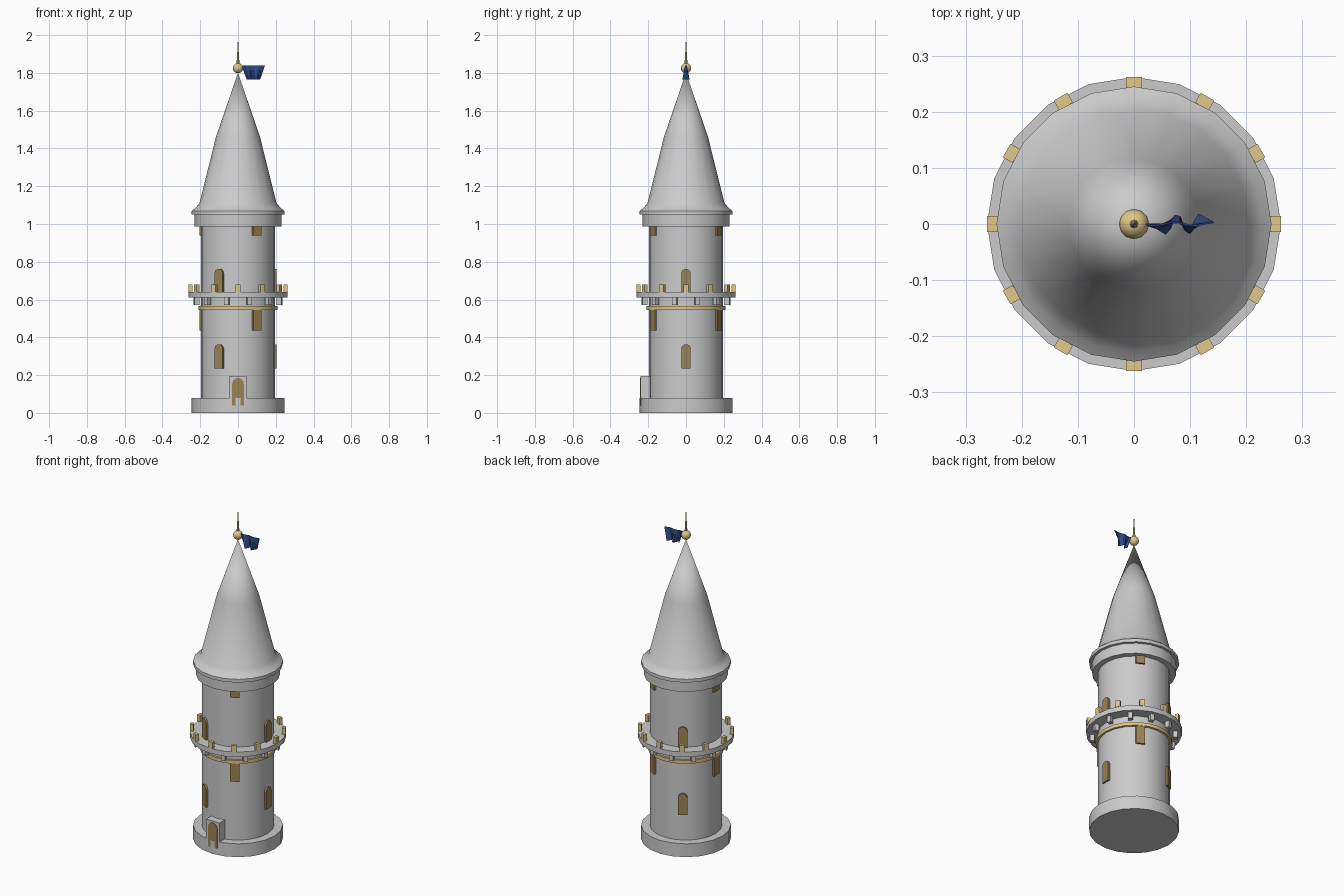
import bpy, bmesh, math
from mathutils import Matrix

if "Cube" in bpy.data.objects:
    bpy.data.objects.remove(bpy.data.objects["Cube"])

N = 20  # sides of the round parts


def material(name, rgb):
    m = bpy.data.materials.new(name)
    m.diffuse_color = (*rgb, 1)
    m.use_nodes = True
    m.node_tree.nodes["Principled BSDF"].inputs["Base Color"].default_value = m.diffuse_color
    return m


GOLD = material("gold", (0.75, 0.58, 0.25))
BROWN = material("window_brown", (0.33, 0.23, 0.09))
BLUE = material("flag_blue", (0.03, 0.07, 0.25))


def finish(bm, name, mat=None, smooth=True):
    bmesh.ops.recalc_face_normals(bm, faces=bm.faces)
    me = bpy.data.meshes.new(name)
    bm.to_mesh(me)
    bm.free()
    ob = bpy.data.objects.new(name, me)
    bpy.context.collection.objects.link(ob)
    if mat:
        me.materials.append(mat)
    if smooth:
        bpy.ops.object.select_all(action='DESELECT')
        ob.select_set(True)
        bpy.context.view_layer.objects.active = ob
        bpy.ops.object.shade_smooth_by_angle(angle=math.radians(35))
    return ob


def lathe(name, profile, mat=None, n=N):
    """Revolve (radius, z) points; radius 0 makes a tip, open ends are capped."""
    bm = bmesh.new()
    rings = []
    for r, z in profile:
        if r == 0:
            rings.append([bm.verts.new((0, 0, z))] * n)
        else:
            rings.append([bm.verts.new((r * math.cos(2 * math.pi * i / n),
                                        r * math.sin(2 * math.pi * i / n), z)) for i in range(n)])
    for a, b in zip(rings, rings[1:]):
        for i in range(n):
            j = (i + 1) % n
            quad = list(dict.fromkeys((a[i], a[j], b[j], b[i])))
            bm.faces.new(quad)
    for (r, _), ring in ((profile[0], rings[0]), (profile[-1], rings[-1])):
        if r:
            bm.faces.new(ring)
    return finish(bm, name, mat)


def place(angle, radius, z):
    """Local -y faces outward at the given angle around the tower."""
    return Matrix.Rotation(math.radians(angle + 90), 4, 'Z') @ Matrix.Translation((0, -radius, z))


def block(bm, size, matrix):
    bmesh.ops.create_cube(bm, size=1, matrix=matrix @ Matrix.Diagonal((*size, 1)))


def arch(bm, width, height, depth, matrix, steps=8):
    """Round-topped slab with its front at local y = 0."""
    r = width / 2
    pts = [(-r, 0), (r, 0)] + [(r * math.cos(math.pi * k / steps),
                                height - r + r * math.sin(math.pi * k / steps))
                               for k in range(steps + 1)]
    front = bm.faces.new([bm.verts.new((x, 0, z)) for x, z in pts])
    ext = bmesh.ops.extrude_face_region(bm, geom=[front], use_keep_orig=True)["geom"]
    new = [v for v in ext if isinstance(v, bmesh.types.BMVert)]
    bmesh.ops.translate(bm, verts=new, vec=(0, depth, 0))
    bmesh.ops.transform(bm, matrix=matrix, verts=list(front.verts) + new)


# Stonework
lathe("base", [(0.245, 0), (0.245, 0.08)])
lathe("tower_body", [(0.197, 0.07), (0.197, 1.0)])
lathe("balcony_floor", [(0.262, 0.61), (0.262, 0.64)])
lathe("gold_band", [(0.21, 0.545), (0.21, 0.565)], GOLD)
lathe("top_collar", [(0.229, 0.987), (0.229, 1.055)])
lathe("roof", [(0.245, 1.05), (0.245, 1.07), (0.228, 1.083), (0.204, 1.11),
               (0.117, 1.46), (0, 1.80)])

# Balcony merlons and supports
bm = bmesh.new()
for i in range(12):
    block(bm, (0.028, 0.02, 0.04), place(i * 30, 0.252, 0.659))
finish(bm, "merlons", GOLD, False)
bm = bmesh.new()
for i in range(12):
    block(bm, (0.025, 0.025, 0.04), place(15 + i * 30, 0.228, 0.592))
finish(bm, "balcony_brackets", None, False)

# Windows: three per level, every other level turned by 60 degrees
bm = bmesh.new()
for z, start in ((0.235, 0), (0.435, 60), (0.635, 0), (0.94, 60)):
    for k in range(3):
        arch(bm, 0.05, 0.128, 0.025, place(start + 120 * k, 0.205, z))
finish(bm, "windows", BROWN, False)

# Doorway
bm = bmesh.new()
block(bm, (0.09, 0.07, 0.155), Matrix.Translation((0, -0.205, 0.1175)))
finish(bm, "door_surround", None, False)
bm = bmesh.new()
arch(bm, 0.062, 0.147, 0.03, Matrix.Translation((0, -0.243, 0.038)))
finish(bm, "door", BROWN, False)

# Finial ball and spike
R = 0.027
lathe("finial_ball", [(R * math.sin(math.pi * k / 8) if 0 < k < 8 else 0,
                       1.825 - R * math.cos(math.pi * k / 8)) for k in range(9)], GOLD, 12)
lathe("finial_spike", [(0.008, 1.84), (0.005, 1.90), (0.003, 1.92), (0, 2.0)], GOLD, 8)

# Flag: nearly straight along the top, waving more towards the bottom
bm = bmesh.new()
COLS, ROWS = 8, 3
grid = []
for j in range(ROWS + 1):
    t = j / ROWS
    row = []
    for i in range(COLS + 1):
        u = i / COLS
        x = (0.018 + 0.03 * t) * (1 - u) + (0.142 - 0.026 * t) * u
        y = -(0.003 + 0.015 * t) * math.sin(u * 3.5 * math.pi)
        row.append(bm.verts.new((x, y, 1.84 - 0.075 * t)))
    grid.append(row)
for a, b in zip(grid, grid[1:]):
    for i in range(COLS):
        bm.faces.new((a[i], a[i + 1], b[i + 1], b[i]))
flag = finish(bm, "flag", BLUE, False)
mod = flag.modifiers.new("thickness", 'SOLIDIFY')
mod.thickness = 0.003
mod.offset = 0
